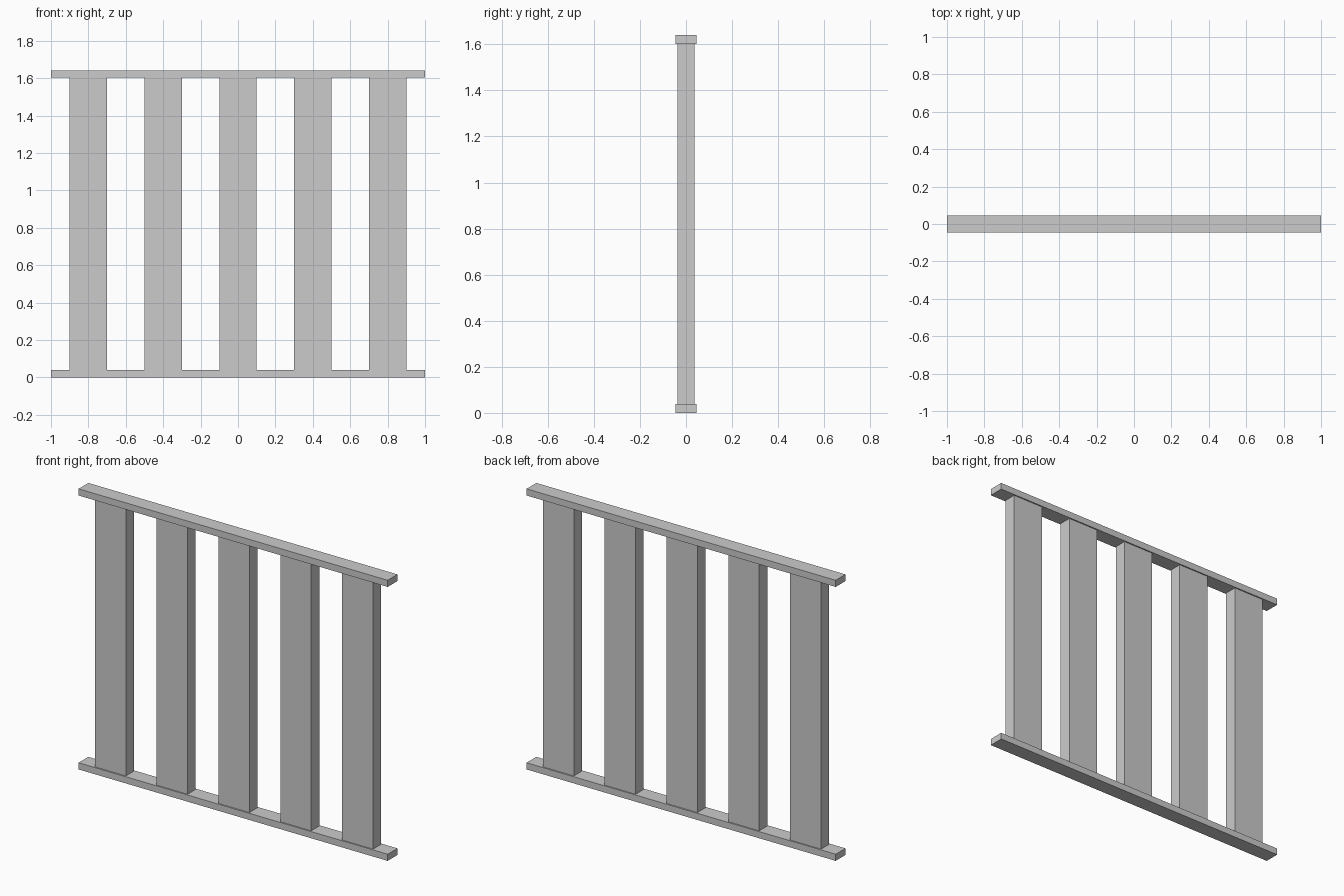
import bpy

if "Cube" in bpy.data.objects:
    bpy.data.objects.remove(bpy.data.objects["Cube"])

RAIL_H, TOP_Z, HEIGHT = 0.039, 1.602, 1.641


def box(name, x, z0, z1, width, depth):
    bpy.ops.mesh.primitive_cube_add(size=1, location=(x, 0, (z0 + z1) / 2))
    ob = bpy.context.object
    ob.name = name
    ob.scale = (width, depth, z1 - z0)
    bpy.ops.object.transform_apply(location=False, rotation=False, scale=True)
    return ob


# Horizontal rails
box("bottom_rail", 0, 0, RAIL_H, 2.0, 0.09)
box("top_rail", 0, TOP_Z, HEIGHT, 2.0, 0.09)

# Evenly spaced upright slats
for i in range(5):
    box(f"slat_{i + 1}", -0.8 + 0.4 * i, RAIL_H, TOP_Z, 0.2, 0.075)
